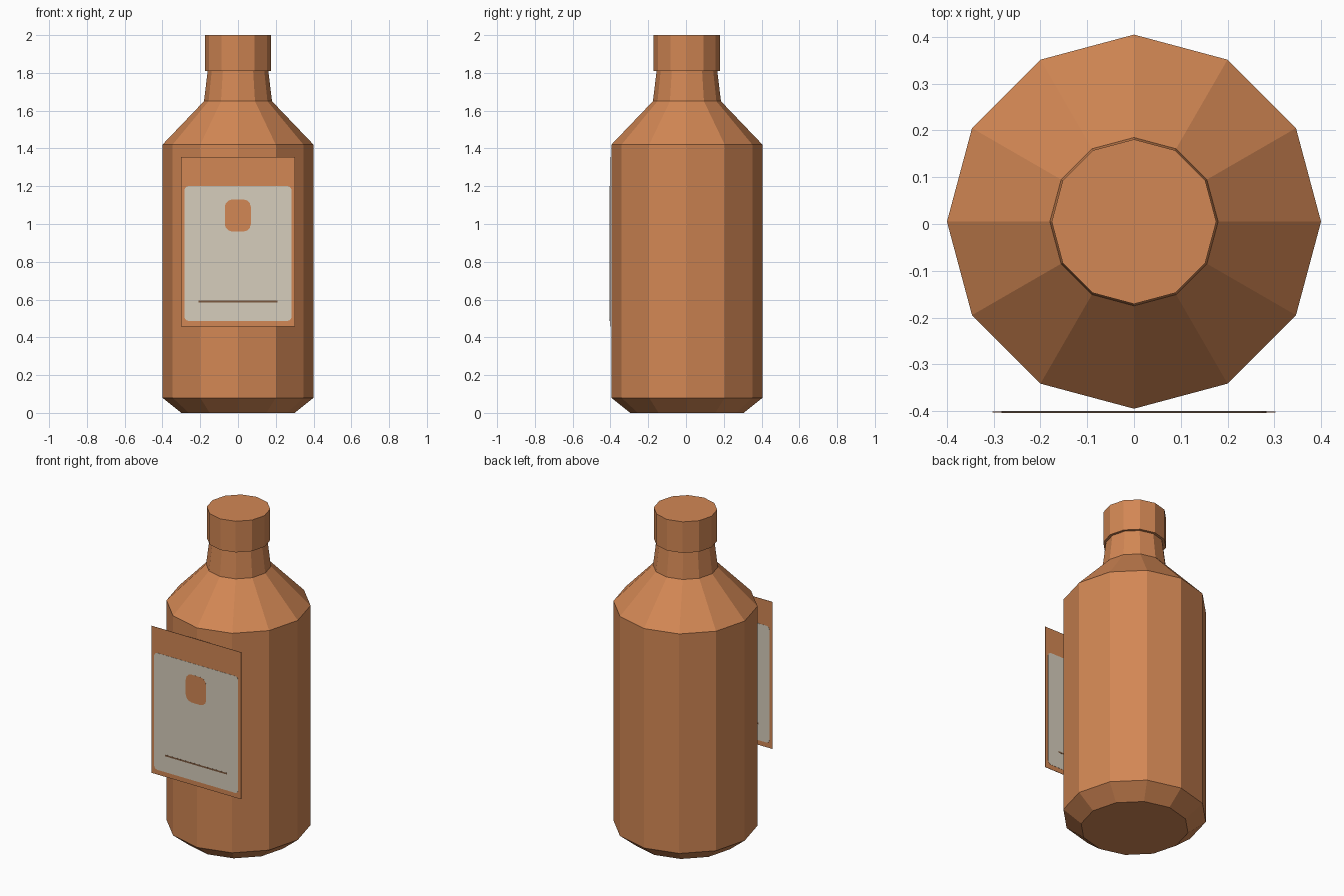
import bpy, bmesh, math

if "Cube" in bpy.data.objects:
    bpy.data.objects.remove(bpy.data.objects["Cube"])

SIDES = 12
CENTRE_Y = 0.005   # bottle axis; the label sits just in front
LABEL_Y = -0.402


def material(name, rgb):
    m = bpy.data.materials.new(name)
    m.diffuse_color = (*rgb, 1)
    m.use_nodes = True
    m.node_tree.nodes["Principled BSDF"].inputs["Base Color"].default_value = m.diffuse_color
    return m


copper = material("copper", (0.645, 0.242, 0.089))
cream = material("cream", (0.672, 0.610, 0.503))
brown = material("dark brown", (0.20, 0.10, 0.05))


def finish(name, bm, mat):
    bmesh.ops.recalc_face_normals(bm, faces=bm.faces)
    mesh = bpy.data.meshes.new(name)
    bm.to_mesh(mesh)
    bm.free()
    mesh.materials.append(mat)
    obj = bpy.data.objects.new(name, mesh)
    bpy.context.collection.objects.link(obj)
    return obj


def turned(name, profile, mat):
    """Flat-sided solid from (radius, height) pairs, capped at both ends."""
    bm = bmesh.new()
    rings = []
    for r, z in profile:
        angles = [2 * math.pi * i / SIDES for i in range(SIDES)]
        rings.append([bm.verts.new((r * math.cos(a), CENTRE_Y + r * math.sin(a), z))
                      for a in angles])
    for low, high in zip(rings, rings[1:]):
        for i in range(SIDES):
            j = (i + 1) % SIDES
            bm.faces.new((low[i], low[j], high[j], high[i]))
    bm.faces.new(rings[0])
    bm.faces.new(rings[-1])
    return finish(name, bm, mat)


def plate(name, x0, x1, z0, z1, radius, thick, mat, steps=3):
    """Thin upright plate with rounded corners, centred on the label plane."""
    pts = []
    corners = [(x1, z1, -1, -1), (x0, z1, 1, -1), (x0, z0, 1, 1), (x1, z0, -1, 1)]
    for k, (x, z, sx, sz) in enumerate(corners):
        if radius == 0:
            pts.append((x, z))
            continue
        for s in range(steps + 1):
            a = math.pi / 2 * (k + s / steps)
            pts.append((x + sx * radius + radius * math.cos(a),
                        z + sz * radius + radius * math.sin(a)))
    bm = bmesh.new()
    face = bm.faces.new([bm.verts.new((x, LABEL_Y - thick / 2, z)) for x, z in pts])
    out = bmesh.ops.extrude_face_region(bm, geom=[face])
    verts = [v for v in out["geom"] if isinstance(v, bmesh.types.BMVert)]
    bmesh.ops.translate(bm, verts=verts, vec=(0, thick, 0))
    return finish(name, bm, mat)


# Bottle body with bevelled foot, shoulder and tapered neck
turned("bottle_body", [(0.30, 0), (0.40, 0.08), (0.40, 1.42),
                       (0.18, 1.65), (0.16, 1.815)], copper)
# Cap overhanging the neck
turned("cap", [(0.176, 1.81), (0.176, 2.0)], copper)

# Flat label: each layer passes through the one before, so both sides show it
plate("label_board", -0.303, 0.303, 0.458, 1.355, 0, 0.002, copper)
plate("label_panel", -0.283, 0.283, 0.487, 1.20, 0.02, 0.004, cream)
plate("label_emblem", -0.07, 0.068, 0.96, 1.13, 0.04, 0.005, copper)
plate("label_rule", -0.21, 0.21, 0.584, 0.594, 0, 0.005, brown)
